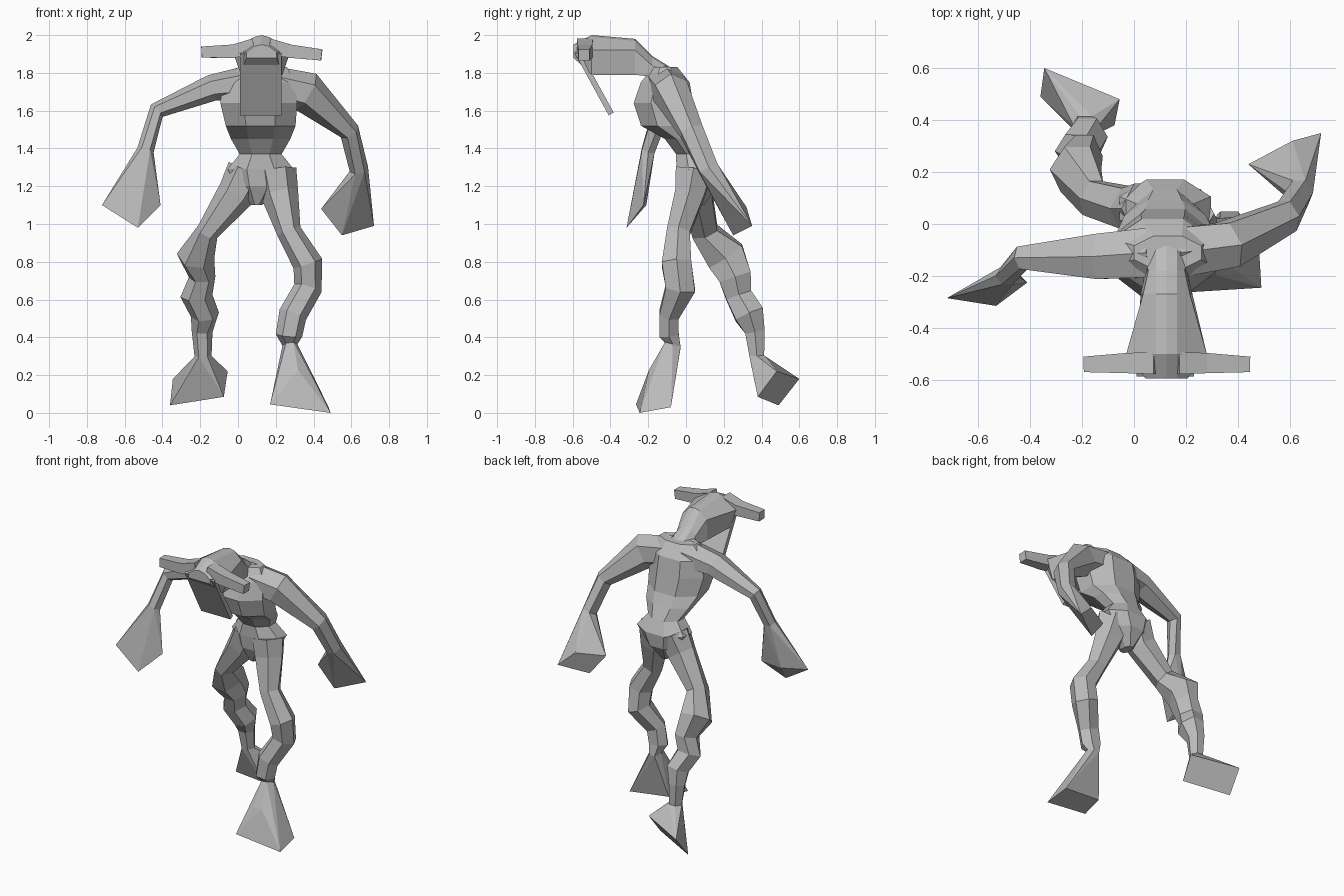
import bpy, bmesh, math
from mathutils import Vector

if "Cube" in bpy.data.objects:
    bpy.data.objects.remove(bpy.data.objects["Cube"])

CLAY = bpy.data.materials.new("grey_clay")
CLAY.use_nodes = True
CLAY.diffuse_color = (0.5, 0.5, 0.5, 1)
CLAY.node_tree.nodes["Principled BSDF"].inputs["Base Color"].default_value = (0.5, 0.5, 0.5, 1)


def finish(bm, name):
    """Turn a bmesh into a named, flat-shaded object."""
    bmesh.ops.recalc_face_normals(bm, faces=bm.faces[:])
    mesh = bpy.data.meshes.new(name)
    bm.to_mesh(mesh)
    bm.free()
    mesh.materials.append(CLAY)
    obj = bpy.data.objects.new(name, mesh)
    bpy.context.collection.objects.link(obj)
    return obj


def bridge(name, rings):
    """Skin a list of equal-length point rings and cap both ends."""
    bm = bmesh.new()
    loops = [[bm.verts.new(p) for p in ring] for ring in rings]
    for low, high in zip(loops, loops[1:]):
        for i in range(len(low)):
            j = (i + 1) % len(low)
            bm.faces.new((low[i], low[j], high[j], high[i]))
    bm.faces.new(loops[0])
    bm.faces.new(loops[-1])
    return finish(bm, name)


def make_rings(path, sides, turn=0.0, axis=None):
    """Rings across a path of (x, y, z, half width, half depth along y)."""
    centres = [Vector(p[:3]) for p in path]
    rings = []
    for i, (c, p) in enumerate(zip(centres, path)):
        before = centres[max(i - 1, 0)]
        after = centres[min(i + 1, len(path) - 1)]
        t = Vector(axis) if axis else (after - before).normalized()
        u = t.cross(Vector((0, 1, 0))).normalized()
        v = u.cross(t)
        angles = [turn + math.tau * k / sides for k in range(sides)]
        rings.append([c + u * p[3] * math.cos(a) + v * p[4] * math.sin(a) for a in angles])
    return rings


def hull(name, points):
    """Convex solid around points, with flat areas merged."""
    bm = bmesh.new()
    for p in points:
        bm.verts.new(p)
    out = bmesh.ops.convex_hull(bm, input=bm.verts[:])
    loose = [v for v in bm.verts if not v.link_faces]
    bmesh.ops.delete(bm, geom=loose, context='VERTS')
    bmesh.ops.dissolve_limit(bm, angle_limit=0.1, verts=bm.verts[:], edges=bm.edges[:])
    return finish(bm, name)


def limb(name, end_name, path, corners, end_rings=1):
    """Six-sided limb ending in a flared block."""
    rings = make_rings(path, 6)
    bridge(name, rings)
    hull(end_name, [p for r in rings[-end_rings:] for p in r] + corners)


# Torso, from crotch to shoulders
bridge("torso", make_rings([
    (0.10, 0.05, 1.10, 0.03, 0.05),
    (0.11, 0.06, 1.20, 0.13, 0.11),
    (0.12, 0.06, 1.29, 0.19, 0.12),
    (0.12, 0.04, 1.37, 0.12, 0.10),
    (0.12, -0.01, 1.45, 0.17, 0.11),
    (0.12, -0.09, 1.52, 0.20, 0.16),
    (0.11, -0.12, 1.64, 0.22, 0.17),
    (0.11, -0.11, 1.75, 0.21, 0.14),
    (0.13, -0.11, 1.83, 0.14, 0.07)], 8, math.pi / 8, (0, 0, 1)))

# Arms and hands
limb("left_arm", "left_hand", [
    (0.16, -0.11, 1.74, 0.10, 0.11),
    (0.36, -0.08, 1.70, 0.11, 0.10),
    (0.59, 0.03, 1.49, 0.055, 0.07),
    (0.64, 0.12, 1.29, 0.05, 0.06)],
    [(0.44, 0.23, 1.08), (0.55, 0.25, 0.94), (0.72, 0.35, 0.99), (0.61, 0.32, 1.09)])
limb("right_arm", "right_hand", [
    (0.06, -0.11, 1.75, 0.09, 0.11),
    (-0.14, -0.125, 1.72, 0.07, 0.10),
    (-0.43, -0.13, 1.60, 0.045, 0.05),
    (-0.49, -0.20, 1.39, 0.045, 0.04)],
    [(-0.72, -0.285, 1.10), (-0.53, -0.315, 0.98), (-0.41, -0.225, 1.10), (-0.57, -0.21, 1.10)])

# Legs and feet
limb("left_leg", "left_foot", [
    (0.20, 0.04, 1.28, 0.11, 0.11),
    (0.22, 0.02, 1.16, 0.10, 0.09),
    (0.27, -0.04, 0.96, 0.065, 0.07),
    (0.37, -0.05, 0.79, 0.08, 0.09),
    (0.37, -0.03, 0.66, 0.075, 0.09),
    (0.29, -0.09, 0.52, 0.075, 0.06),
    (0.27, -0.09, 0.41, 0.07, 0.06),
    (0.275, -0.07, 0.36, 0.04, 0.05),
    (0.29, -0.15, 0.20, 0.06, 0.06)],
    [(0.17, -0.265, 0.045), (0.49, -0.245, 0), (0.48, -0.08, 0.03), (0.20, -0.10, 0.06)], 2)
limb("right_leg", "right_foot", [
    (0.05, 0.06, 1.28, 0.11, 0.11),
    (-0.01, 0.06, 1.16, 0.10, 0.09),
    (-0.16, 0.10, 0.96, 0.06, 0.08),
    (-0.225, 0.21, 0.83, 0.10, 0.12),
    (-0.19, 0.26, 0.72, 0.07, 0.10),
    (-0.22, 0.28, 0.62, 0.085, 0.08),
    (-0.175, 0.335, 0.52, 0.075, 0.09),
    (-0.19, 0.365, 0.43, 0.055, 0.06),
    (-0.185, 0.375, 0.30, 0.045, 0.045)],
    [(-0.36, 0.49, 0.04), (-0.345, 0.60, 0.18), (-0.055, 0.48, 0.22), (-0.075, 0.38, 0.085)])

# Neck and ridged head: (y, brim half width, base half width, base, brim, ridge heights)
head_sections = [
    (-0.05, 0.10, 0.09, 1.66, 1.74, 1.81),
    (-0.18, 0.07, 0.08, 1.78, 1.84, 1.89),
    (-0.27, 0.09, 0.10, 1.79, 1.92, 1.98),
    (-0.50, 0.155, 0.11, 1.79, 1.92, 2.00),
    (-0.595, 0.08, 0.08, 1.88, 1.91, 1.95)]
CX = 0.125
bridge("head", [[
    (CX - base, y, low), (CX + base, y, low), (CX + brim, y, mid),
    (CX + 0.04, y, top - 0.01), (CX, y, top), (CX - 0.04, y, top - 0.01),
    (CX - brim, y, mid)] for y, brim, base, low, mid, top in head_sections])

# Horns
for name, side, drop in (("left_horn", 1, 0.015), ("right_horn", -1, 0)):
    bridge(name, make_rings([
        (CX + side * 0.04, -0.535, 1.94, 0.06, 0.06),
        (CX + side * 0.15, -0.535, 1.915, 0.05, 0.055),
        (CX + side * 0.318, -0.54, 1.91 - drop, 0.042, 0.042)], 4, math.pi / 4))

# Long flat face hanging from the brow
bm = bmesh.new()
bmesh.ops.create_cube(bm, size=1)
face = finish(bm, "face_plate")
face.scale = (0.22, 0.03, 0.37)
face.rotation_euler.x = 0.5
face.location = (0.12, -0.485, 1.745)
